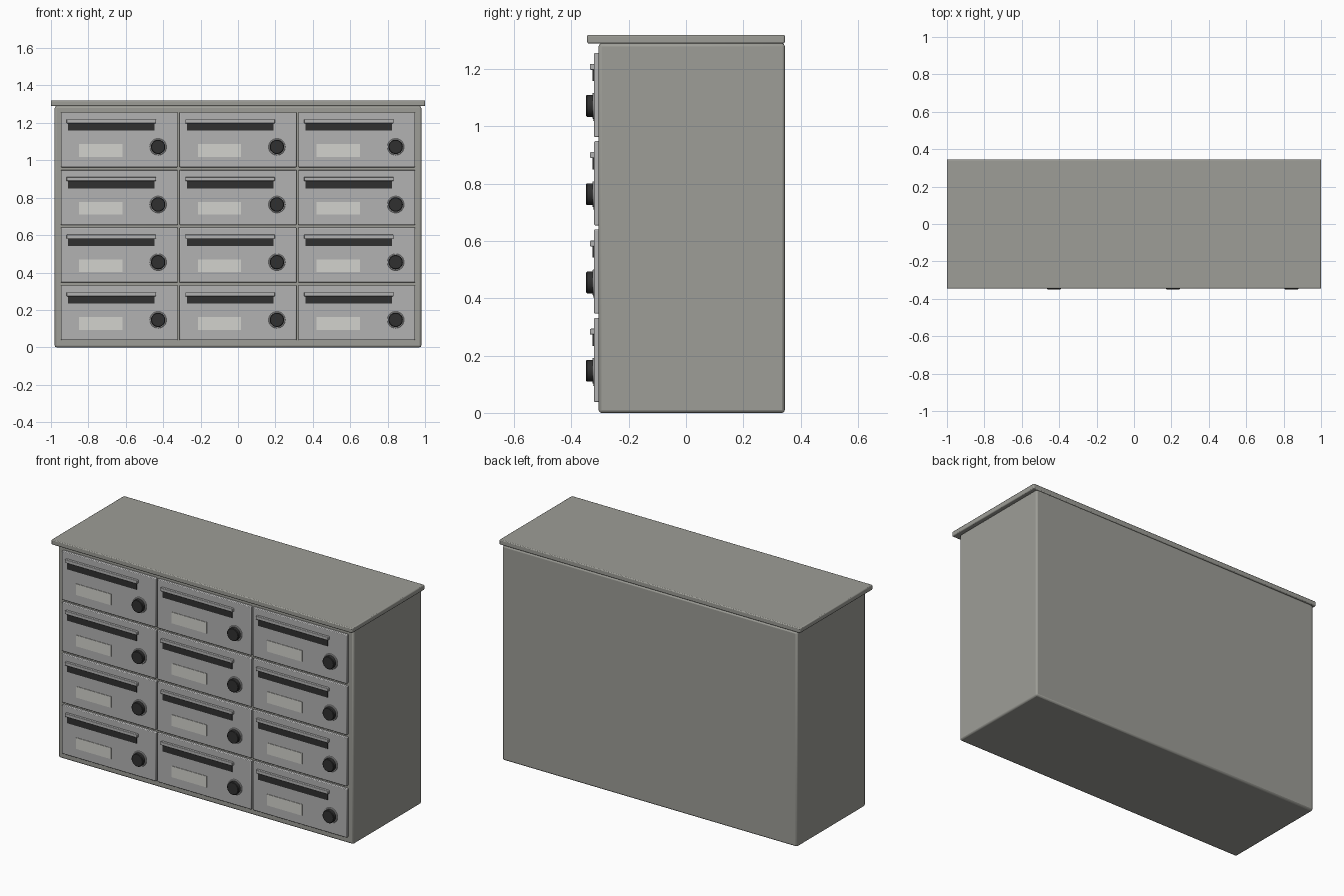
import bpy
from math import radians

if "Cube" in bpy.data.objects:
    bpy.data.objects.remove(bpy.data.objects["Cube"])


def material(name, r, g, b):
    m = bpy.data.materials.new(name)
    m.diffuse_color = (r, g, b, 1)
    m.use_nodes = True
    m.node_tree.nodes["Principled BSDF"].inputs["Base Color"].default_value = m.diffuse_color
    return m


BODY = material("painted_steel", 0.34, 0.34, 0.31)
DOOR = material("door_steel", 0.45, 0.45, 0.45)
DARK = material("dark_metal", 0.03, 0.03, 0.03)
LABEL = material("label_card", 0.65, 0.65, 0.61)


def finish(ob, name, mat, bevel, segments):
    ob.name = name
    ob.data.materials.append(mat)
    if bevel:
        mod = ob.modifiers.new("soft_edges", 'BEVEL')
        mod.width = bevel
        mod.segments = segments
        mod.limit_method = 'ANGLE'
        bpy.ops.object.shade_smooth_by_angle(angle=radians(40))


def box(name, x, y, z, mat, bevel=0.0, segments=2):
    """Box from (min, max) ranges on each axis."""
    bpy.ops.mesh.primitive_cube_add(size=1, location=[sum(r) / 2 for r in (x, y, z)])
    ob = bpy.context.object
    ob.scale = [r[1] - r[0] for r in (x, y, z)]
    bpy.ops.object.transform_apply(location=False, rotation=False, scale=True)
    finish(ob, name, mat, bevel, segments)


def disc(name, x, z, radius, y, mat, bevel):
    """Cylinder along y, for the lock parts."""
    bpy.ops.mesh.primitive_cylinder_add(vertices=32, radius=radius, depth=y[1] - y[0],
                                        location=(x, sum(y) / 2, z),
                                        rotation=(radians(90), 0, 0))
    finish(bpy.context.object, name, mat, bevel, 1)
    bpy.ops.object.shade_smooth_by_angle(angle=radians(40))


# Cabinet and overhanging lid
box("cabinet", (-0.98, 0.98), (-0.305, 0.345), (0, 1.29), BODY, 0.01)
box("lid", (-1, 1), (-0.345, 0.345), (1.29, 1.32), BODY, 0.005)

# Grid of mailbox doors
for row in range(4):
    for col in range(3):
        x, z = (col - 1) * 0.635, 0.185 + row * 0.3083
        tag = f"_{row + 1}_{col + 1}"
        box("door" + tag, (x - 0.3125, x + 0.3125), (-0.321, -0.302),
            (z - 0.147, z + 0.147), DOOR, 0.004)
        # Letter slot with its small hood
        box("slot" + tag, (x - 0.274, x + 0.189), (-0.327, -0.318),
            (z + 0.049, z + 0.092), DARK)
        box("slot_hood" + tag, (x - 0.282, x + 0.197), (-0.335, -0.318),
            (z + 0.088, z + 0.109), DOOR, 0.003)
        # Name card
        box("label" + tag, (x - 0.215, x + 0.017), (-0.324, -0.318),
            (z - 0.091, z - 0.024), LABEL)
        # Lock
        disc("lock_ring" + tag, x + 0.208, z - 0.038, 0.045, (-0.327, -0.318), DOOR, 0.002)
        disc("lock_knob" + tag, x + 0.208, z - 0.038, 0.038, (-0.349, -0.318), DARK, 0.003)
